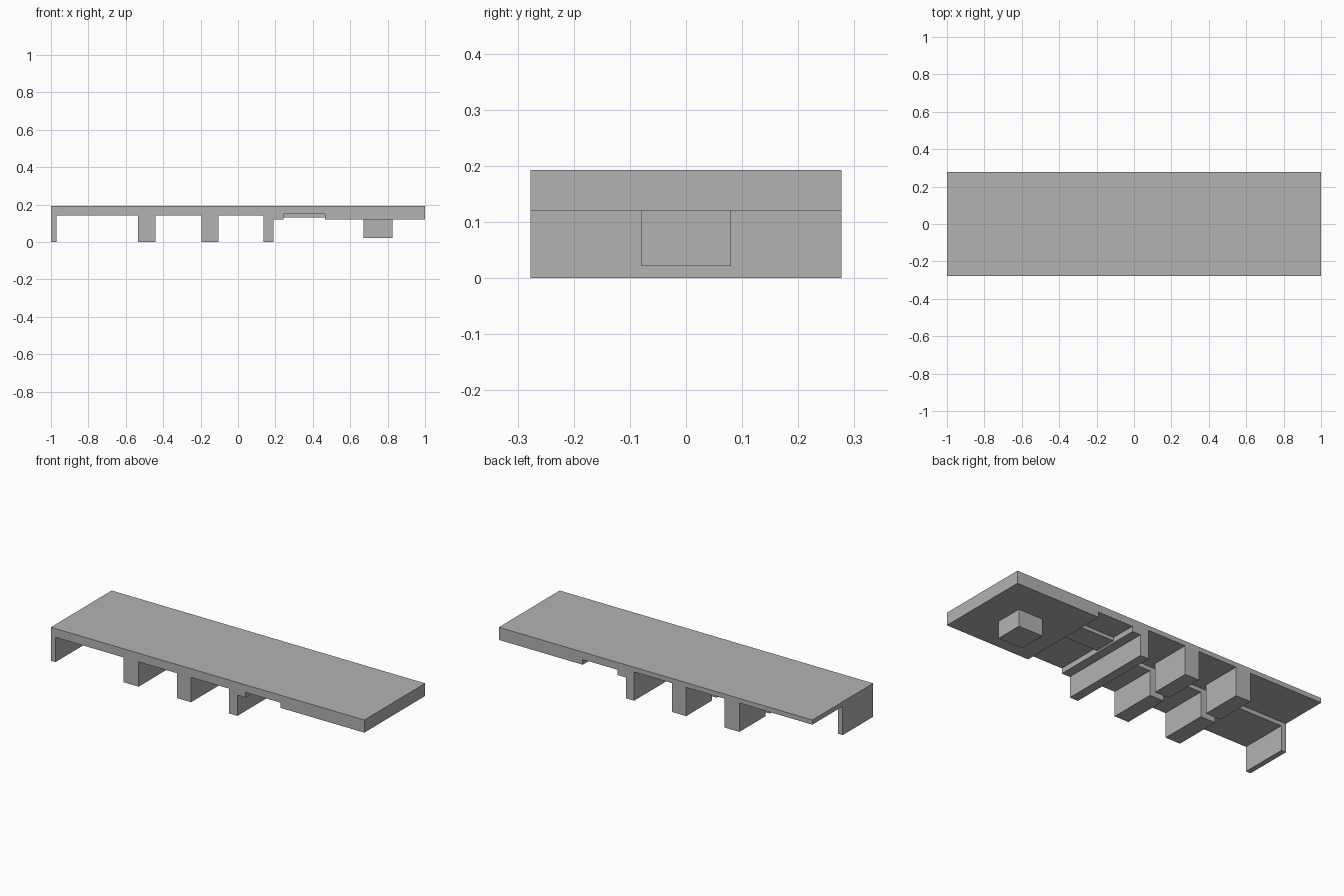
import bpy
import bmesh

cube = bpy.data.objects.get("Cube")
if cube:
    bpy.data.objects.remove(cube)

grey = bpy.data.materials.new("plain_grey")
grey.use_nodes = True
grey.diffuse_color = (0.45, 0.45, 0.45, 1)
grey.node_tree.nodes["Principled BSDF"].inputs["Base Color"].default_value = grey.diffuse_color

TOP, EDGE = 0.193, 0.277


def extrude(name, outline, y0, y1):
    """Extrude an x-z outline from y0 to y1."""
    bm = bmesh.new()
    face = bm.faces.new([bm.verts.new((x, y0, z)) for x, z in outline])
    new = bmesh.ops.extrude_face_region(bm, geom=[face])["geom"]
    moved = [v for v in new if isinstance(v, bmesh.types.BMVert)]
    bmesh.ops.translate(bm, vec=(0, y1 - y0, 0), verts=moved)
    bmesh.ops.recalc_face_normals(bm, faces=bm.faces)
    mesh = bpy.data.meshes.new(name)
    bm.to_mesh(mesh)
    bm.free()
    mesh.materials.append(grey)
    obj = bpy.data.objects.new(name, mesh)
    bpy.context.collection.objects.link(obj)
    return obj


def box(name, x0, x1, y0, y1, z0, z1):
    return extrude(name, [(x0, z0), (x1, z0), (x1, z1), (x0, z1)], y0, y1)


# Deck end with a shallow cross channel on its underside
thick, channel = 0.12, 0.15
extrude("front_leg_and_deck_end",
        [(0.137, 0), (0.19, 0), (0.19, thick), (0.243, thick), (0.243, channel),
         (0.465, channel), (0.465, thick), (1, thick), (1, TOP), (0.137, TOP)],
        -EDGE, EDGE)
box("channel_pad", 0.243, 0.465, 0, 0.13, 0.13, channel)

# Front deck half, with the end wall and two legs in one profile
legs = [(-0.535, -0.44), (-0.195, -0.105)]
under = 0.143
outline = [(-1, TOP), (-1, 0), (-0.97, 0), (-0.97, under)]
for a, b in legs:
    outline += [(a, under), (a, 0), (b, 0), (b, under)]
outline += [(0.137, under), (0.137, TOP)]
extrude("front_deck_half", outline, -EDGE, 0)

# Thinner back deck half with its separate legs
back_under = 0.166
box("back_deck_half", -1, 0.137, 0, EDGE, back_under, TOP)
for i, (a, b) in enumerate(legs):
    box(f"back_leg_{i + 1}", a, b, 0.04, EDGE, 0, back_under)

# Square peg below the deck end
box("peg", 0.67, 0.825, -0.08, 0.08, 0.022, thick)
